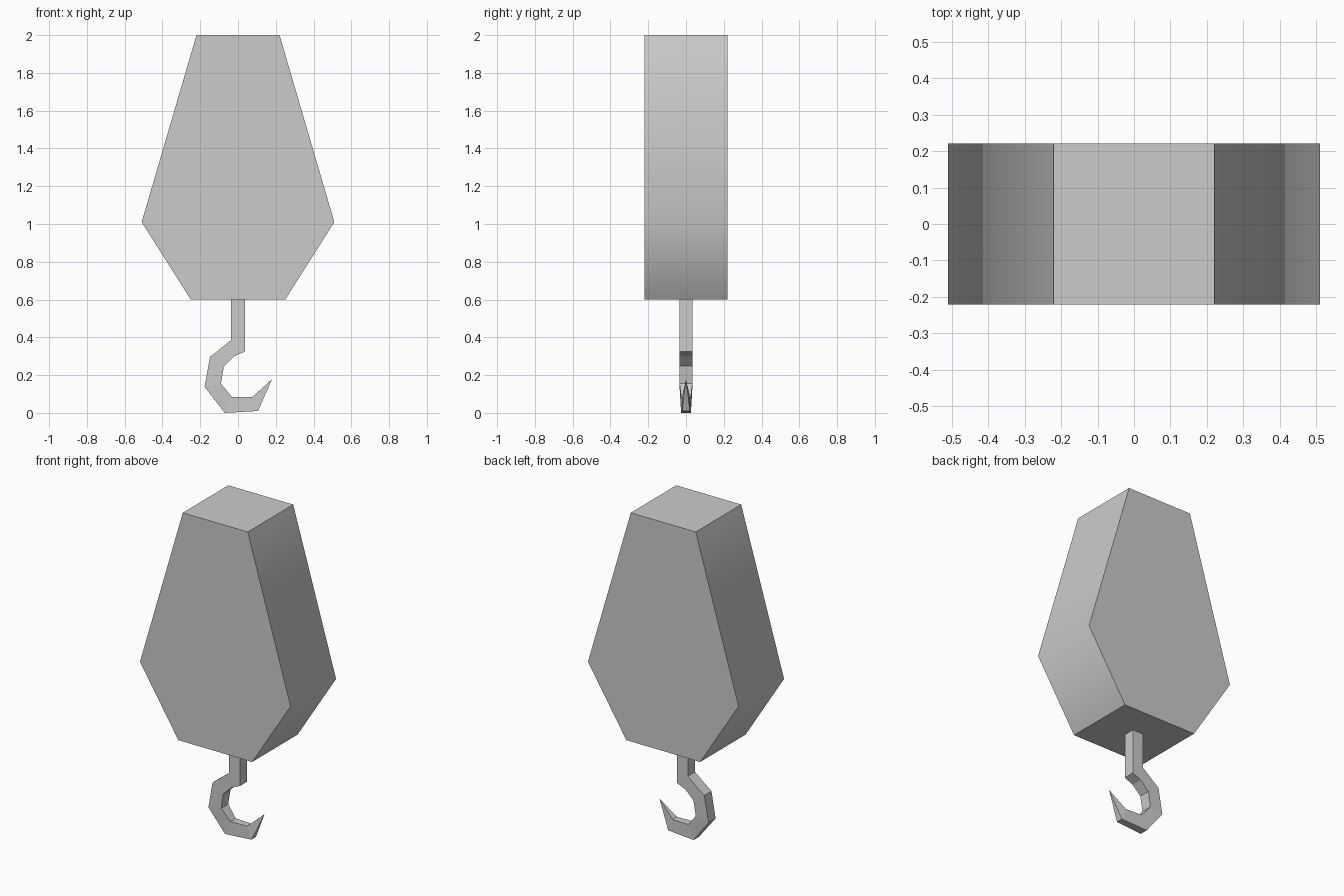
import bpy, bmesh, math

if "Cube" in bpy.data.objects:
    bpy.data.objects.remove(bpy.data.objects["Cube"])


def make_object(name, rings, cap_end=True):
    """Loft closed rings of points; a one-point ring makes a tip."""
    bm = bmesh.new()
    loops = [[bm.verts.new(p) for p in ring] for ring in rings]
    for a, b in zip(loops, loops[1:]):
        for i in range(len(a)):
            j = (i + 1) % len(a)
            if len(b) == 1:
                bm.faces.new((a[i], a[j], b[0]))
            else:
                bm.faces.new((a[i], a[j], b[j], b[i]))
    bm.faces.new(loops[0])
    if cap_end:
        bm.faces.new(loops[-1])
    bmesh.ops.recalc_face_normals(bm, faces=bm.faces)
    mesh = bpy.data.meshes.new(name)
    bm.to_mesh(mesh)
    bm.free()
    obj = bpy.data.objects.new(name, mesh)
    bpy.context.collection.objects.link(obj)
    return obj


# Pulley block: mirrored six-sided profile, extruded along y
half = [(0.22, 2.0), (0.51, 1.01), (0.25, 0.6)]
profile = half + [(-x, z) for x, z in reversed(half)]
block = make_object("pulley_block",
                    [[(x, y, z) for x, z in profile] for y in (-0.22, 0.22)])
bpy.context.view_layer.objects.active = block
block.select_set(True)
bpy.ops.object.shade_smooth_by_angle(angle=math.radians(52))

# Hook: outer point, inner point and half thickness of each section
sections = [
    ((-0.037, 0.60), (0.037, 0.60), 0.035),
    ((-0.037, 0.385), (0.037, 0.325), 0.035),
    ((-0.092, 0.34), (-0.02, 0.30), 0.035),
    ((-0.148, 0.297), (-0.075, 0.247), 0.035),
    ((-0.177, 0.138), (-0.09, 0.155), 0.034),
    ((-0.07, 0.0), (-0.033, 0.085), 0.026),
    ((0.106, 0.01), (0.077, 0.085), 0.021),
]
rings = [[(o[0], -w, o[1]), (i[0], -w, i[1]), (i[0], w, i[1]), (o[0], w, o[1])]
         for o, i, w in sections]
rings.append([(0.18, 0.0, 0.178)])
make_object("hook", rings, cap_end=False)
